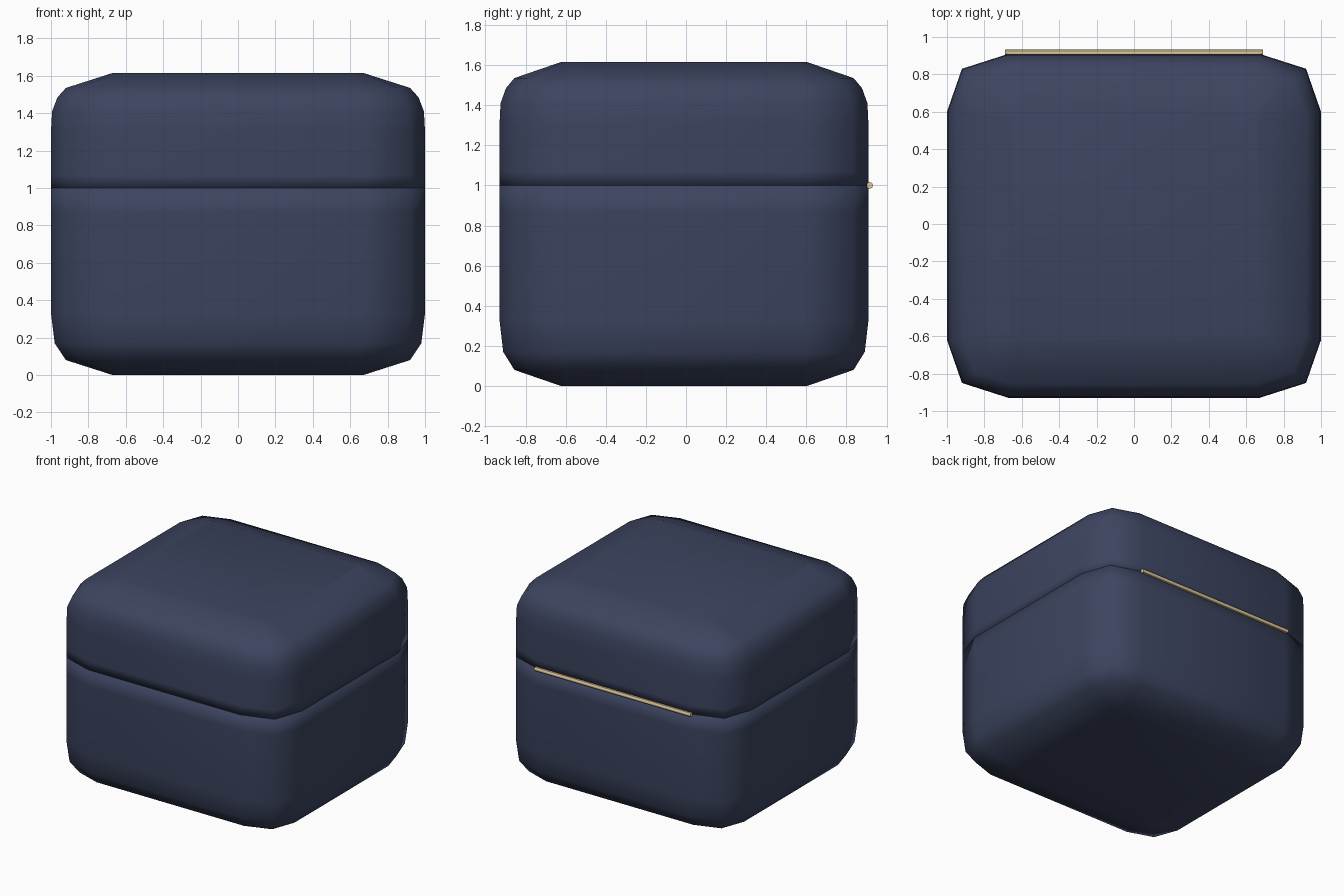
import bpy, bmesh, math

if "Cube" in bpy.data.objects:
    bpy.data.objects.remove(bpy.data.objects["Cube"])

HX, HY, CY = 1.0, 0.92, -0.01


def material(name, color):
    m = bpy.data.materials.new(name)
    m.diffuse_color = color
    m.use_nodes = True
    m.node_tree.nodes["Principled BSDF"].inputs["Base Color"].default_value = m.diffuse_color
    return m


navy = material("navy_leather", (0.045, 0.058, 0.115, 1))
gold = material("gold_metal", (0.72, 0.58, 0.32, 1))


def outline(inset, a, b):
    """Rectangle with two-facet corners, mirrored from one quadrant."""
    x, y = HX - inset, HY - inset * 0.93
    q = [(x, y - a * 0.94), (x - b, y - b), (x - a, y)]
    pts = q + [(-u, v) for u, v in q[::-1]]
    return pts + [(-u, -v) for u, v in pts]


def shell(name, profile):
    """Loft of outlines; profile rows are (z, inset, corner length, corner cut)."""
    bm = bmesh.new()
    rings = [[bm.verts.new((x, y + CY, z)) for x, y in outline(i, a, b)]
             for z, i, a, b in profile]
    n = len(rings[0])
    for lo, hi in zip(rings, rings[1:]):
        for k in range(n):
            j = (k + 1) % n
            bm.faces.new((lo[k], lo[j], hi[j], hi[k]))
    bm.faces.new(rings[0][::-1])
    bm.faces.new(rings[-1])
    for f in bm.faces:
        f.smooth = True
    me = bpy.data.meshes.new(name)
    bm.to_mesh(me)
    bm.free()
    me.materials.append(navy)
    ob = bpy.data.objects.new(name, me)
    bpy.context.collection.objects.link(ob)
    return ob


FULL = (0.33, 0.08)

# Lower half of the box
shell("box_base", [
    (0.00, 0.33, 0.05, 0.012),
    (0.08, 0.08, 0.27, 0.068),
    (0.17, 0.02, 0.31, 0.076),
    (0.33, 0.00, *FULL),
    (0.87, 0.00, *FULL),
    (1.00, 0.00, *FULL),
])

# Closed lid
shell("box_lid", [
    (1.00, 0.00, *FULL),
    (1.07, 0.00, *FULL),
    (1.30, 0.00, *FULL),
    (1.41, 0.006, 0.32, 0.078),
    (1.485, 0.035, 0.30, 0.075),
    (1.535, 0.08, 0.27, 0.068),
    (1.615, 0.33, 0.05, 0.012),
])

# Hinge rod along the back seam
bpy.ops.mesh.primitive_cylinder_add(vertices=12, radius=0.016, depth=1.38,
                                    location=(0, 0.916, 1.0),
                                    rotation=(0, math.pi / 2, 0))
hinge = bpy.context.object
hinge.name = "hinge_rod"
hinge.data.materials.append(gold)
bpy.ops.object.shade_smooth_by_angle()
